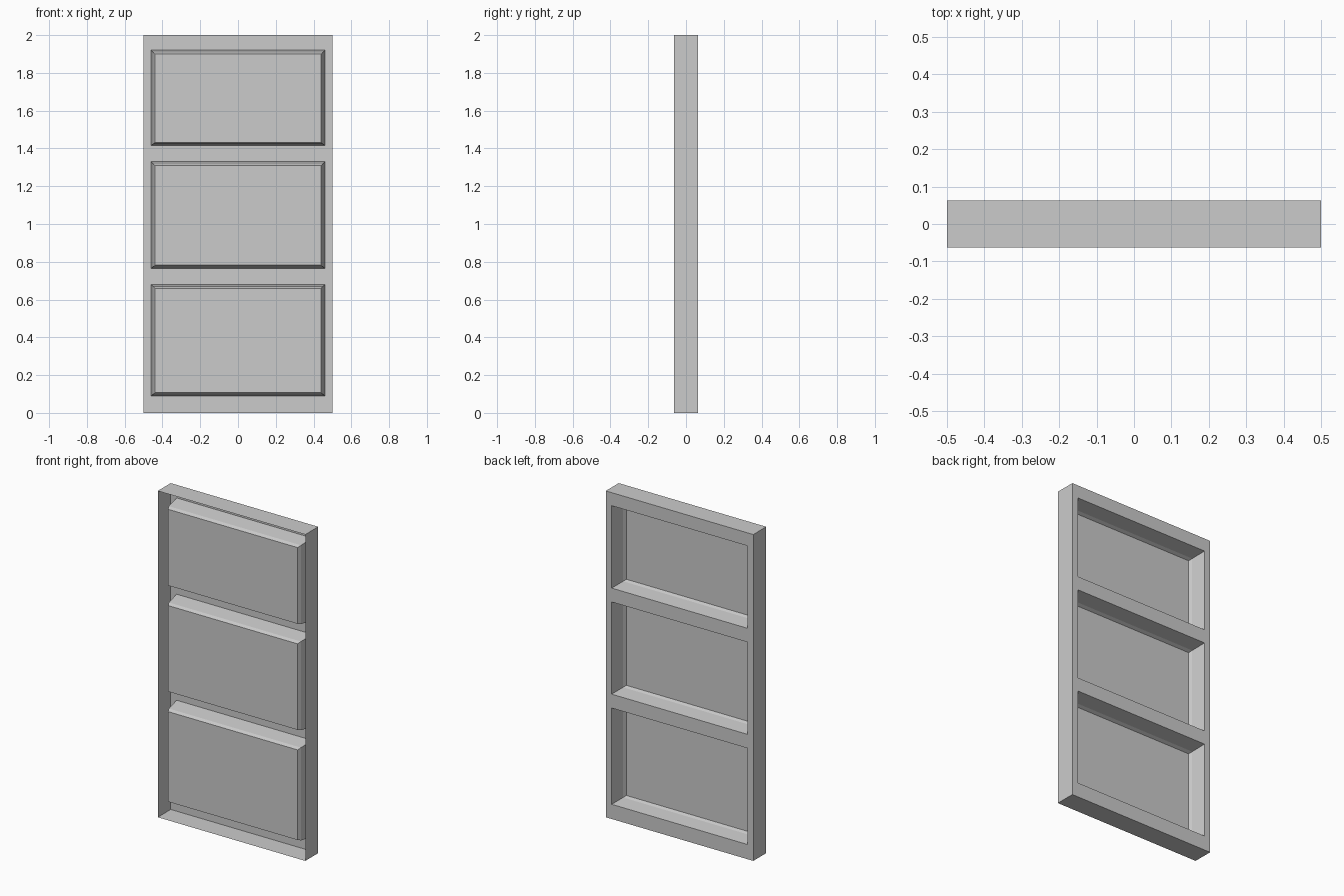
import bpy, bmesh

if "Cube" in bpy.data.objects:
    bpy.data.objects.remove(bpy.data.objects["Cube"])

W, H, D = 0.5, 2.0, 0.0625          # half width, height, half depth
WX = 0.46                            # half width of the openings
PANELS = [(0.09, 0.68), (0.765, 1.33), (1.415, 1.92)]


def make(name, build):
    bm = bmesh.new()
    build(bm)
    bmesh.ops.remove_doubles(bm, verts=bm.verts, dist=1e-5)
    mesh = bpy.data.meshes.new(name)
    bm.to_mesh(mesh)
    bm.free()
    bpy.context.collection.objects.link(bpy.data.objects.new(name, mesh))


def ring(x, z0, z1, y):
    # anticlockwise seen from the back (+y)
    return [(x, y, z0), (-x, y, z0), (-x, y, z1), (x, y, z1)]


def quad(bm, pts):
    bm.faces.new([bm.verts.new(p) for p in pts])


def bridge(bm, a, b):
    for i in range(4):
        j = (i + 1) % 4
        quad(bm, (a[i], a[j], b[j], b[i]))


# Open-fronted shell: outer walls and the slotted back sheet
def shell(bm):
    bridge(bm, ring(W, 0, H, -D), ring(W, 0, H, D))
    xs = [W, WX, -WX, -W]
    zs = [0.0] + [z for p in PANELS for z in p] + [H]
    for r in range(len(zs) - 1):
        for c in range(3):
            if c == 1 and r % 2 == 1:
                continue                      # opening
            quad(bm, [(xs[c], D, zs[r]), (xs[c + 1], D, zs[r]),
                      (xs[c + 1], D, zs[r + 1]), (xs[c], D, zs[r + 1])])


# Recessed panel: tapered wall, bevel, flat pane
def recess(z0, z1):
    def build(bm):
        profile = [(0.0, D), (0.012, -0.03), (0.021, -0.05)]
        rings = [ring(WX - i, z0 + i * 0.8, z1 - i, y) for i, y in profile]
        for a, b in zip(rings, rings[1:]):
            bridge(bm, a, b)
        quad(bm, rings[-1])
    return build


make("door_shell", shell)
for n, (z0, z1) in enumerate(PANELS):
    make("recessed_panel_%d" % (n + 1), recess(z0, z1))
